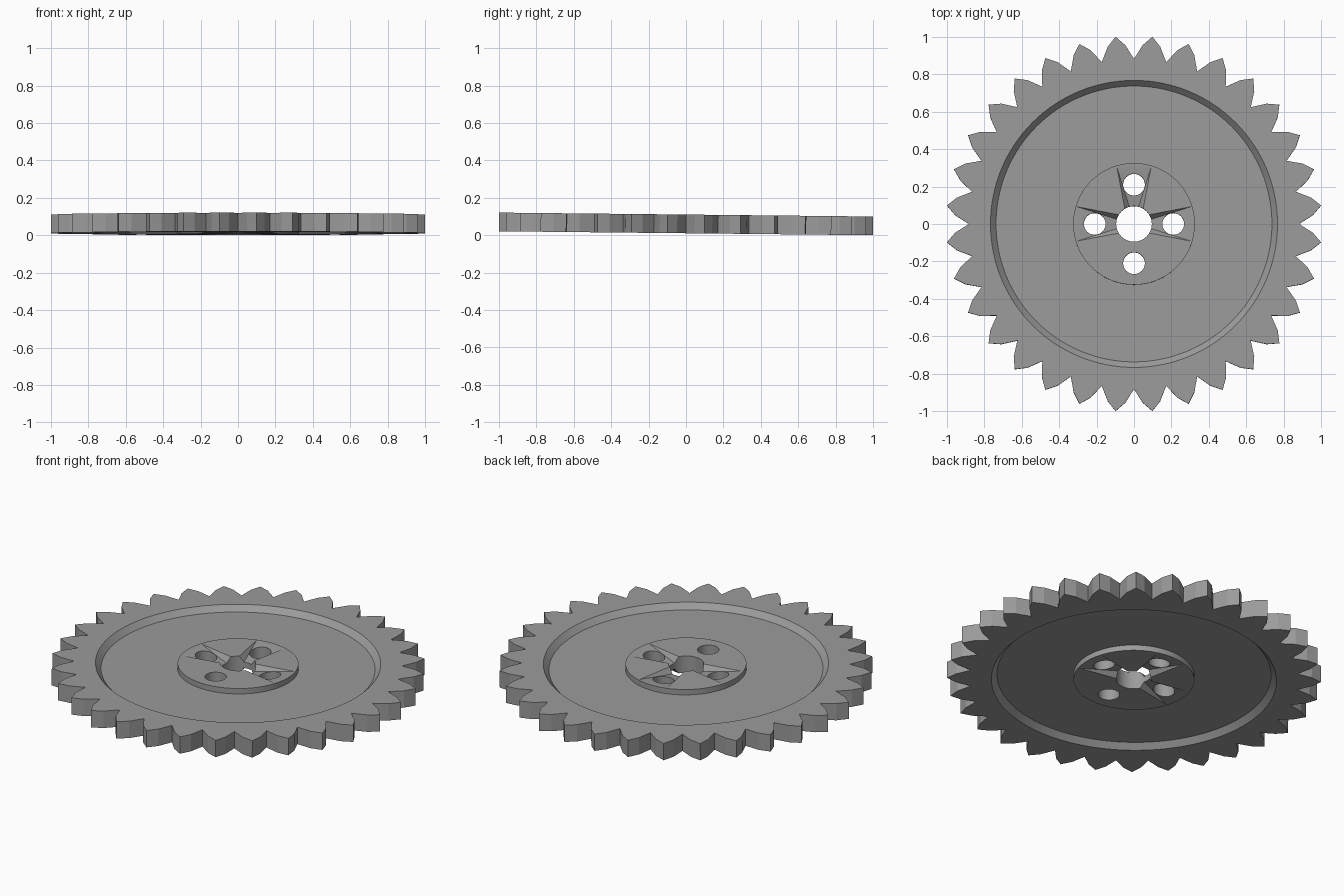
import bpy, bmesh, math
from mathutils import Matrix

cube = bpy.data.objects.get("Cube")
if cube:
    bpy.data.objects.remove(cube, do_unlink=True)

TEETH = 32
THICK = 0.1
TILT = -0.0105

steel = bpy.data.materials.new("grey_steel")
steel.use_nodes = True
steel.diffuse_color = (0.33, 0.33, 0.33, 1)
steel.node_tree.nodes["Principled BSDF"].inputs["Base Color"].default_value = (0.33, 0.33, 0.33, 1)


def make_object(name, bm):
    bmesh.ops.recalc_face_normals(bm, faces=bm.faces)
    mesh = bpy.data.meshes.new(name)
    bm.to_mesh(mesh)
    bm.free()
    mesh.materials.append(steel)
    ob = bpy.data.objects.new(name, mesh)
    bpy.context.collection.objects.link(ob)
    return ob


# Gear wheel: a profile swept round, its outer edge following the teeth
tooth = (0.882, 0.957, 1.005, 0.957)
count = TEETH * len(tooth)
upper = [(None, 0.05), (0.767, 0.05), (0.737, 0.018), (0.325, 0.018), (0.325, 0.05), (0.095, 0.05)]
profile = upper + [(r, -z) for r, z in reversed(upper)]

bm = bmesh.new()
rings = []
for i in range(count):
    a = math.pi / 2 + math.tau * i / count
    edge = tooth[i % len(tooth)]
    rings.append([bm.verts.new(((r or edge) * math.cos(a), (r or edge) * math.sin(a), z))
                  for r, z in profile])
for i, ring in enumerate(rings):
    nxt = rings[(i + 1) % count]
    for j in range(len(profile)):
        k = (j + 1) % len(profile)
        bm.faces.new((ring[j], nxt[j], nxt[k], ring[k]))
gear = make_object("gear_wheel", bm)


def cut(cutter):
    cutter.hide_render = True
    mod = gear.modifiers.new("cut", 'BOOLEAN')
    mod.operation = 'DIFFERENCE'
    mod.solver = 'EXACT'
    mod.object = cutter
    bpy.context.view_layer.objects.active = gear
    bpy.ops.object.modifier_apply(modifier=mod.name)
    bpy.data.objects.remove(cutter, do_unlink=True)


# Sloping wedge pockets and bolt holes, four round the hub
for n in range(4):
    turn = Matrix.Rotation(n * math.pi / 2, 4, 'Z')
    for side in (1, -1):
        bm = bmesh.new()
        for s in (1, -1):
            for x, y, z in ((0.092, 0.305, 0.05), (0.092, 0.305, 0.08),
                            (0.045, 0.06, 0.05), (0.045, 0.06, 0.08), (0.015, 0.06, 0.012)):
                bm.verts.new((s * x, y, side * z))
        bmesh.ops.convex_hull(bm, input=bm.verts)
        bm.transform(turn)
        cut(make_object("pocket_cutter", bm))
    bm = bmesh.new()
    bmesh.ops.create_cone(bm, cap_ends=True, segments=40, radius1=0.058, radius2=0.058,
                          depth=0.3, matrix=turn @ Matrix.Translation((0, 0.21, 0)))
    cut(make_object("bolt_hole_cutter", bm))

# Slight lean of the whole wheel, resting on the ground
gear.data.transform(Matrix.Rotation(TILT, 4, 'X'))
low = min(v.co.z for v in gear.data.vertices)
gear.data.transform(Matrix.Translation((0, 0, -low)))

bpy.ops.object.select_all(action='DESELECT')
gear.select_set(True)
bpy.context.view_layer.objects.active = gear
bpy.ops.object.shade_smooth_by_angle(angle=math.radians(12))
